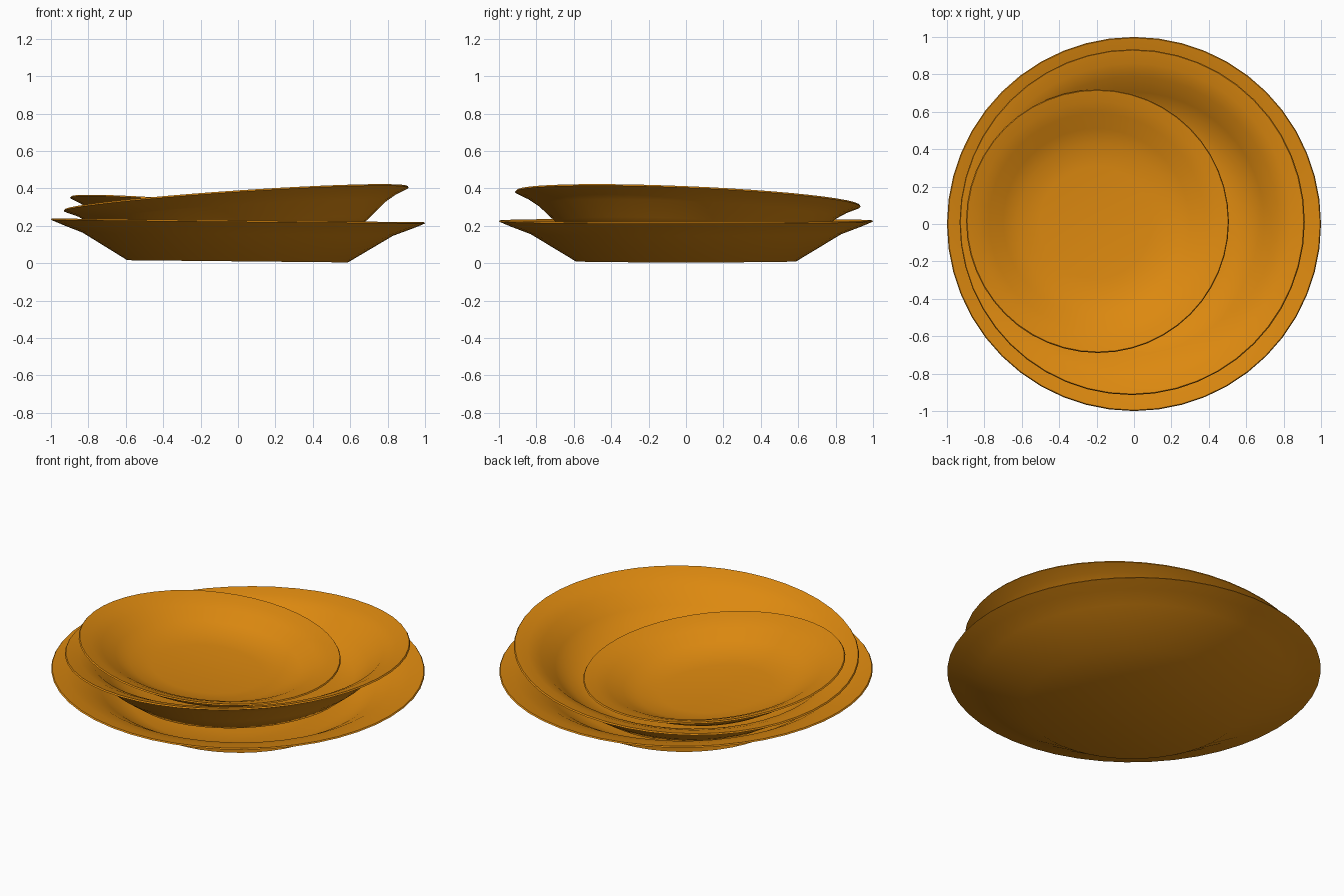
import bpy, bmesh, math
from mathutils import Vector, Matrix

if "Cube" in bpy.data.objects:
    bpy.data.objects.remove(bpy.data.objects["Cube"])

SEGMENTS = 48

glaze = bpy.data.materials.new("orange glaze")
glaze.diffuse_color = (0.72, 0.25, 0.005, 1)
glaze.use_nodes = True
glaze.node_tree.nodes["Principled BSDF"].inputs["Base Color"].default_value = glaze.diffuse_color


def dish(name, outline, centre, slope):
    """Lathe a closed (radius, height) outline; heights are relative to the rim.
    The dish is then leaned so its rim rises by slope along x and y."""
    bm = bmesh.new()
    verts = [bm.verts.new((r, 0, z)) for r, z in outline]
    edges = [bm.edges.new(pair) for pair in zip(verts, verts[1:])]
    bmesh.ops.spin(bm, geom=verts + edges, axis=(0, 0, 1), cent=(0, 0, 0),
                   angle=math.tau, steps=SEGMENTS, use_merge=True)
    bmesh.ops.remove_doubles(bm, verts=bm.verts, dist=0.0005)
    bmesh.ops.recalc_face_normals(bm, faces=bm.faces)
    # lean about the rim centre, then place
    normal = Vector((-slope[0], -slope[1], 1))
    lean = Vector((0, 0, 1)).rotation_difference(normal).to_matrix().to_4x4()
    bmesh.ops.transform(bm, matrix=Matrix.Translation(centre) @ lean, verts=bm.verts)
    mesh = bpy.data.meshes.new(name)
    bm.to_mesh(mesh)
    bm.free()
    mesh.materials.append(glaze)
    obj = bpy.data.objects.new(name, mesh)
    bpy.context.collection.objects.link(obj)
    bpy.context.view_layer.objects.active = obj
    obj.select_set(True)
    bpy.ops.object.shade_smooth_by_angle(angle=math.radians(50))
    obj.select_set(False)


# Large plate at the bottom: foot, flared wall, thin rim, then the inside
dish("large_plate",
     [(0, -0.215), (0.59, -0.215), (0.83, -0.07), (0.93, -0.032), (1.0, -0.003),
      (0.995, 0.004), (0.92, -0.012), (0.83, -0.04), (0.74, -0.09), (0.66, -0.145),
      (0.57, -0.175), (0.4, -0.185), (0, -0.185)],
     (0, 0, 0.225), (-0.01, 0))

# Middle bowl, leaning up towards the front right
dish("middle_bowl",
     [(0, -0.24), (0.58, -0.24), (0.70, -0.155), (0.80, -0.068), (0.86, -0.032),
      (0.925, -0.004), (0.92, 0.004), (0.85, -0.014), (0.78, -0.045), (0.70, -0.115),
      (0.62, -0.175), (0.52, -0.203), (0.35, -0.213), (0, -0.213)],
     (-0.01, 0.01, 0.345), (0.068, -0.043))

# Small bowl on top, leaning up towards the front left
dish("small_bowl",
     [(0, -0.15), (0.42, -0.15), (0.52, -0.10), (0.60, -0.048), (0.66, -0.022),
      (0.705, -0.003), (0.70, 0.004), (0.64, -0.012), (0.58, -0.036), (0.50, -0.08),
      (0.42, -0.112), (0.3, -0.128), (0, -0.13)],
     (-0.195, 0.015, 0.295), (-0.082, -0.05))
